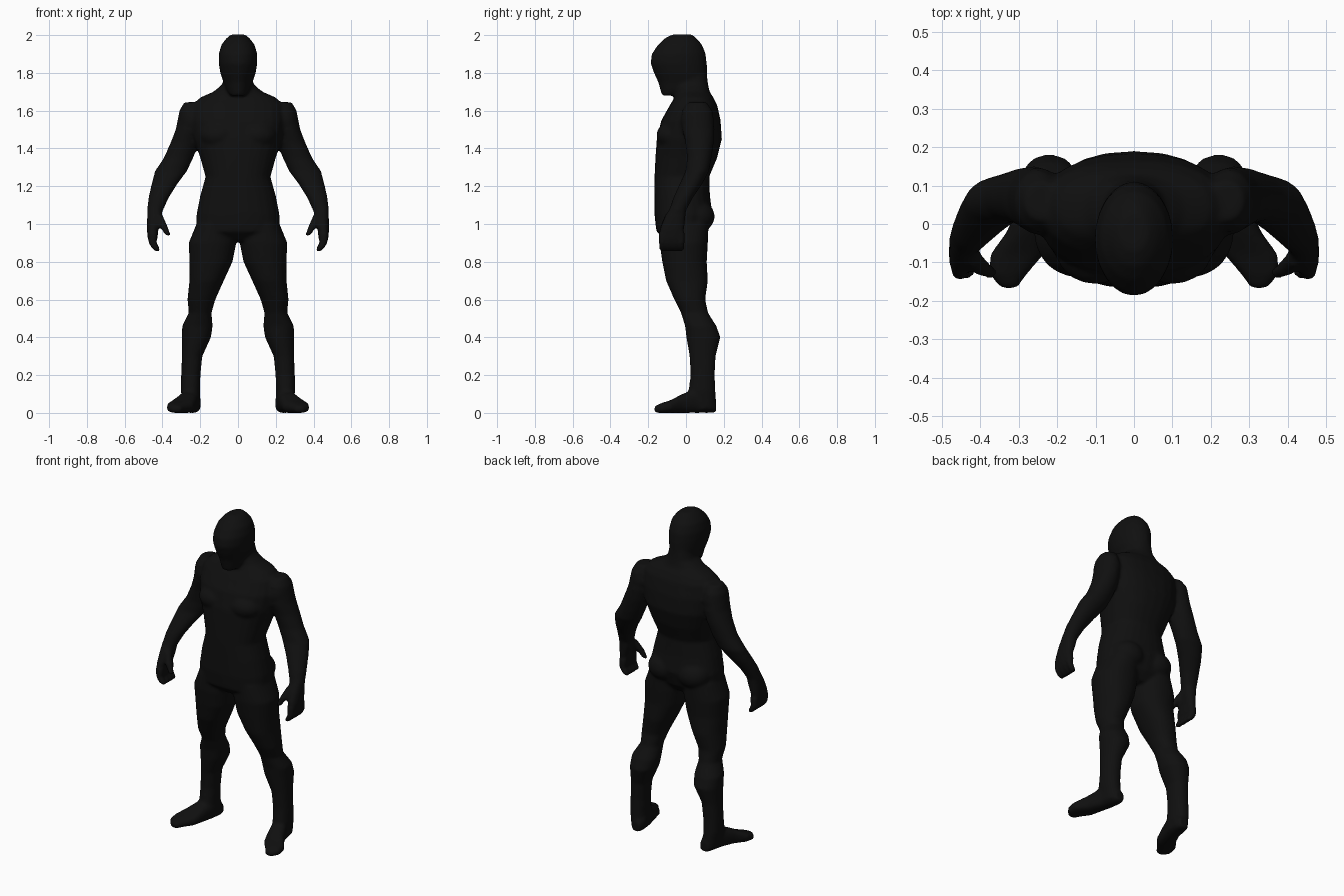
import bpy
import bmesh
from math import cos, sin, tau, copysign
from mathutils import Matrix, Vector

default_cube = bpy.data.objects.get("Cube")
if default_cube:
    bpy.data.objects.remove(default_cube, do_unlink=True)

SEGMENTS = 24
body_mesh = bmesh.new()


def rounded_ring(power):
    """Unit outline: an ellipse at power 2, boxier above it."""
    outline = []
    for step in range(SEGMENTS):
        angle = tau * step / SEGMENTS
        outline.append([copysign(abs(value) ** (2 / power), value)
                        for value in (cos(angle), sin(angle))])
    return outline


def loft(sections, power=2.0, across=Vector((1, 0, 0)), along=Vector((0, 1, 0))):
    """Skin a closed volume through (centre, half width, half depth) sections."""
    outline = rounded_ring(power)
    rings = []
    for centre, half_width, half_depth in sections:
        rings.append([body_mesh.verts.new(Vector(centre) + across * u * half_width
                                          + along * v * half_depth)
                      for u, v in outline])
    for lower, upper in zip(rings, rings[1:]):
        for i in range(SEGMENTS):
            j = (i + 1) % SEGMENTS
            body_mesh.faces.new((lower[i], lower[j], upper[j], upper[i]))
    body_mesh.faces.new(rings[0])
    body_mesh.faces.new(rings[-1])


def trunk_part(profile, power):
    """Central volume from (height, half width, front, back) rows."""
    loft([((0, (front + back) / 2, height), half_width, (back - front) / 2)
          for height, half_width, front, back in profile], power)


def limb_part(profile, side, power=2.0):
    """Side volume from (x, y, z, half width, half depth) rows."""
    loft([((side * x, y, z), half_width, half_depth)
          for x, y, z, half_width, half_depth in profile], power)


def muscle(centre, radii, side):
    """Ellipsoid that swells the surface."""
    x, y, z = centre
    placement = Matrix.Translation((side * x, y, z)) @ Matrix.Diagonal((*radii, 1))
    bmesh.ops.create_icosphere(body_mesh, subdivisions=3, radius=1, matrix=placement)


# Head with forward brow and chin
head = [
    (2.004, .035, -.07, .03), (1.985, .06, -.11, .055), (1.95, .088, -.148, .085),
    (1.9, .102, -.182, .105), (1.85, .102, -.188, .11), (1.8, .094, -.17, .112),
    (1.75, .077, -.147, .11), (1.71, .062, -.137, .06), (1.68, .04, -.127, -.05),
]
trunk_part(head, 2.0)

# Neck, sloping shoulders, chest, waist and hips
torso = [
    (1.8, .07, -.06, .11), (1.74, .082, -.06, .117), (1.7, .13, -.05, .125),
    (1.67, .2, -.06, .145), (1.63, .24, -.085, .165), (1.55, .25, -.13, .183),
    (1.45, .235, -.155, .19), (1.35, .2, -.162, .165), (1.25, .172, -.167, .123),
    (1.15, .2, -.167, .127), (1.05, .22, -.167, .14), (.96, .22, -.157, .11),
    (.91, .12, -.1, .07),
]
trunk_part(torso, 2.3)

# Arm from shoulder to wrist
arm = [
    (.24, .06, 1.645, .045, .05), (.25, .06, 1.6, .06, .08),
    (.26, .065, 1.5, .07, .085), (.282, .072, 1.43, .075, .075),
    (.315, .07, 1.35, .078, .065), (.355, .06, 1.28, .085, .062),
    (.39, .025, 1.21, .068, .06), (.42, -.015, 1.14, .054, .052),
    (.44, -.045, 1.07, .042, .045),
]
palm = [
    (.438, -.04, 1.09, .04, .042), (.443, -.06, 1.03, .038, .056),
    (.452, -.075, .97, .03, .065), (.452, -.075, .92, .026, .06),
]
thumb = [
    (.42, -.085, 1.05, .02, .025), (.395, -.115, .99, .022, .022),
    (.37, -.128, .94, .015, .016),
]
finger = [(.452, .95, .024), (.452, .9, .022), (.435, .87, .021), (.42, .853, .012)]

# Thigh, knee, calf and ankle
leg = [
    (.12, -.01, 1, .1, .13), (.135, -.012, .9, .126, .128),
    (.143, -.008, .8, .114, .118), (.166, .005, .7, .091, .111),
    (.194, .02, .6, .074, .082), (.2, .045, .53, .06, .072),
    (.215, .078, .46, .081, .083), (.22, .092, .4, .077, .09),
    (.243, .088, .3, .054, .069), (.25, .088, .2, .051, .064),
    (.252, .085, .12, .051, .071), (.245, .085, .02, .045, .074),
]

# Foot rows: x, y, half width, height
foot = [
    (.235, .16, .028, .07), (.238, .12, .042, .1), (.252, .05, .05, .125),
    (.275, -.02, .056, .1), (.305, -.08, .07, .068), (.328, -.13, .05, .052),
    (.325, -.168, .02, .035),
]

for side in (1, -1):
    limb_part(arm, side)
    limb_part(palm, side, 2.4)
    limb_part(thumb, side)
    for index in range(4):
        reach = index * .033 - .125
        limb_part([(x, reach, z, r, r * .85) for x, z, r in finger], side)
    limb_part(leg, side, 2.2)
    loft([((side * x, y, height / 2), half_width, height / 2)
          for x, y, half_width, height in foot],
         2.6, along=Vector((0, 0, 1)))
    # Chest, shoulder cap and buttock
    muscle((.1, -.065, 1.47), (.105, .092, .075), side)
    muscle((.25, .06, 1.55), (.068, .088, .095), side)
    muscle((.1, .06, 1.04), (.1, .092, .085), side)

bmesh.ops.recalc_face_normals(body_mesh, faces=body_mesh.faces[:])
mesh = bpy.data.meshes.new("body")
body_mesh.to_mesh(mesh)
body_mesh.free()
body = bpy.data.objects.new("body", mesh)
bpy.context.collection.objects.link(body)

# One plain black for the whole figure
black = bpy.data.materials.new("black")
black.use_nodes = True
colour = (.005, .005, .005, 1)
black.diffuse_color = colour
black.node_tree.nodes["Principled BSDF"].inputs["Base Color"].default_value = colour
mesh.materials.append(black)

# Fuse the volumes into one continuous skin and soften the joins
fuse = body.modifiers.new("fuse", "REMESH")
fuse.mode = "VOXEL"
fuse.voxel_size = .01
fuse.use_smooth_shade = True
soften = body.modifiers.new("soften", "SMOOTH")
soften.factor = .5
soften.iterations = 5
